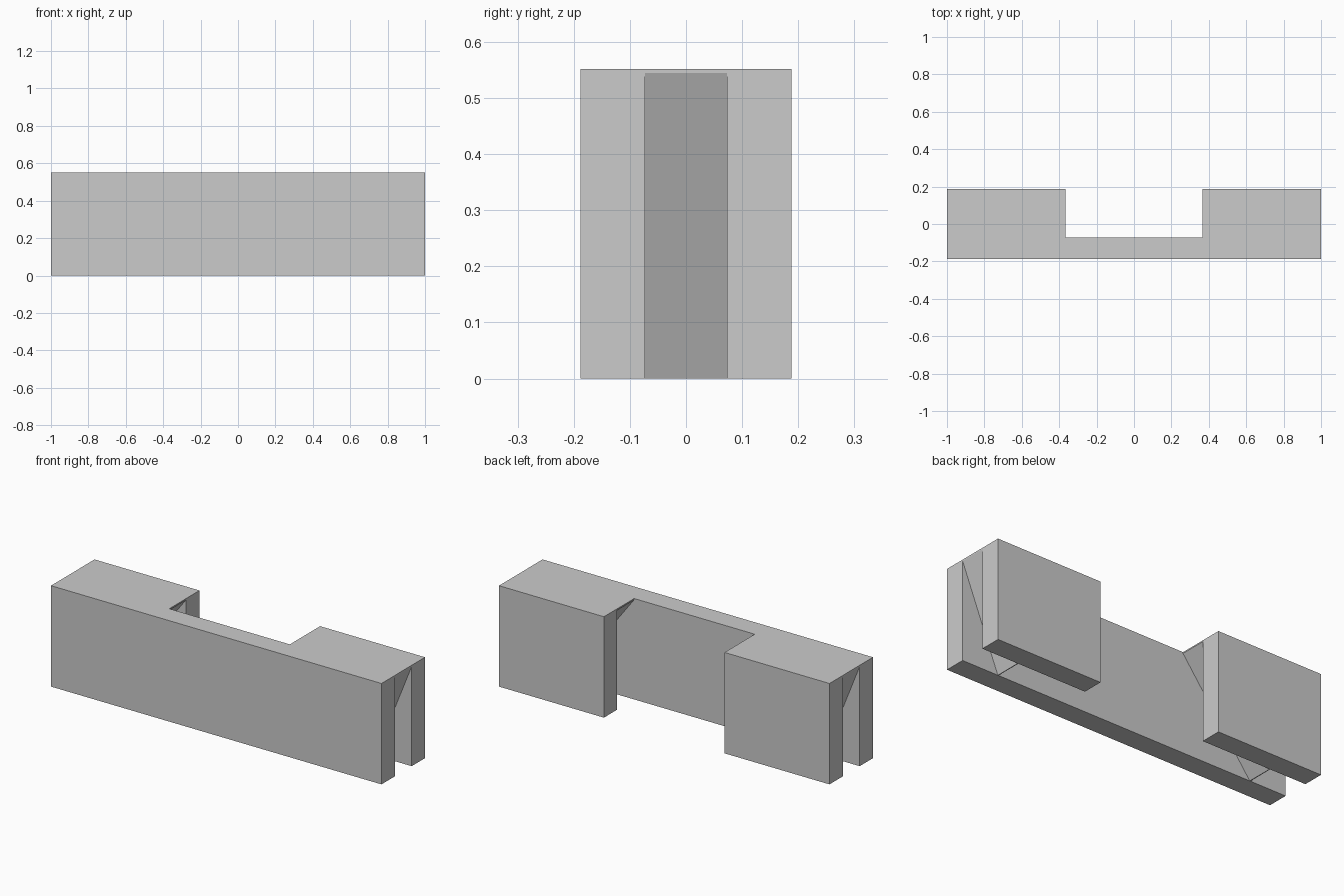
import bpy
import bmesh

cube = bpy.data.objects.get("Cube")
if cube:
    bpy.data.objects.remove(cube, do_unlink=True)

HALF_L, HALF_D, HEIGHT = 1.0, 0.188, 0.552
NOTCH_X, SLOT_Y = 0.365, 0.073      # rear gap half width, slot half depth
ROOF_Z, APEX_X, TIP = 0.545, 0.78, 0.002

grey = bpy.data.materials.new("plain grey")
grey.use_nodes = True
colour = (0.6, 0.6, 0.6, 1)
grey.diffuse_color = colour
grey.node_tree.nodes["Principled BSDF"].inputs["Base Color"].default_value = colour


def prism(name, points, offset):
    """Extrude a closed outline along the offset vector."""
    bm = bmesh.new()
    face = bm.faces.new([bm.verts.new(p) for p in points])
    top = bmesh.ops.extrude_face_region(bm, geom=[face])["geom"]
    verts = [v for v in top if isinstance(v, bmesh.types.BMVert)]
    bmesh.ops.translate(bm, verts=verts, vec=offset)
    bmesh.ops.recalc_face_normals(bm, faces=bm.faces)
    mesh = bpy.data.meshes.new(name)
    bm.to_mesh(mesh)
    bm.free()
    mesh.materials.append(grey)
    obj = bpy.data.objects.new(name, mesh)
    bpy.context.collection.objects.link(obj)
    return obj


def cut(target, name, outline):
    """Cut an x-z outline through the slot depth."""
    cutter = prism(name, [(x, -SLOT_Y, z) for x, z in outline], (0, 2 * SLOT_Y, 0))
    cutter.hide_render = True
    cutter.hide_viewport = True
    mod = target.modifiers.new(name, 'BOOLEAN')
    mod.operation = 'DIFFERENCE'
    mod.solver = 'EXACT'
    mod.object = cutter


# Bracket body: long front panel with two rear blocks
half = [(NOTCH_X, -SLOT_Y), (NOTCH_X, HALF_D), (HALF_L, HALF_D), (HALF_L, -HALF_D)]
plan = half + [(-x, y) for x, y in reversed(half)]
body = prism("bracket_body", [(x, y, 0) for x, y in plan], (0, 0, HEIGHT))

# Slots leave a V-shaped web between the front panel and each rear block
inner = [(NOTCH_X, ROOF_Z), (APEX_X - TIP, 0), (APEX_X - TIP, -0.1)]
cut(body, "middle_slot_cutter", inner + [(-x, z) for x, z in reversed(inner)])
outer = [(HALF_L, ROOF_Z), (APEX_X + TIP, 0), (APEX_X + TIP, -0.1),
         (HALF_L + 0.1, -0.1), (HALF_L + 0.1, ROOF_Z)]
for side, name in ((1, "left"), (-1, "right")):
    cut(body, name + "_slot_cutter", [(side * x, z) for x, z in outer])

# Apply the cuts and discard the cutters
bpy.context.view_layer.update()
result = bpy.data.meshes.new_from_object(
    body.evaluated_get(bpy.context.evaluated_depsgraph_get()))
cutters = [m.object for m in body.modifiers]
body.modifiers.clear()
body.data = result
for cutter in cutters:
    bpy.data.objects.remove(cutter, do_unlink=True)
